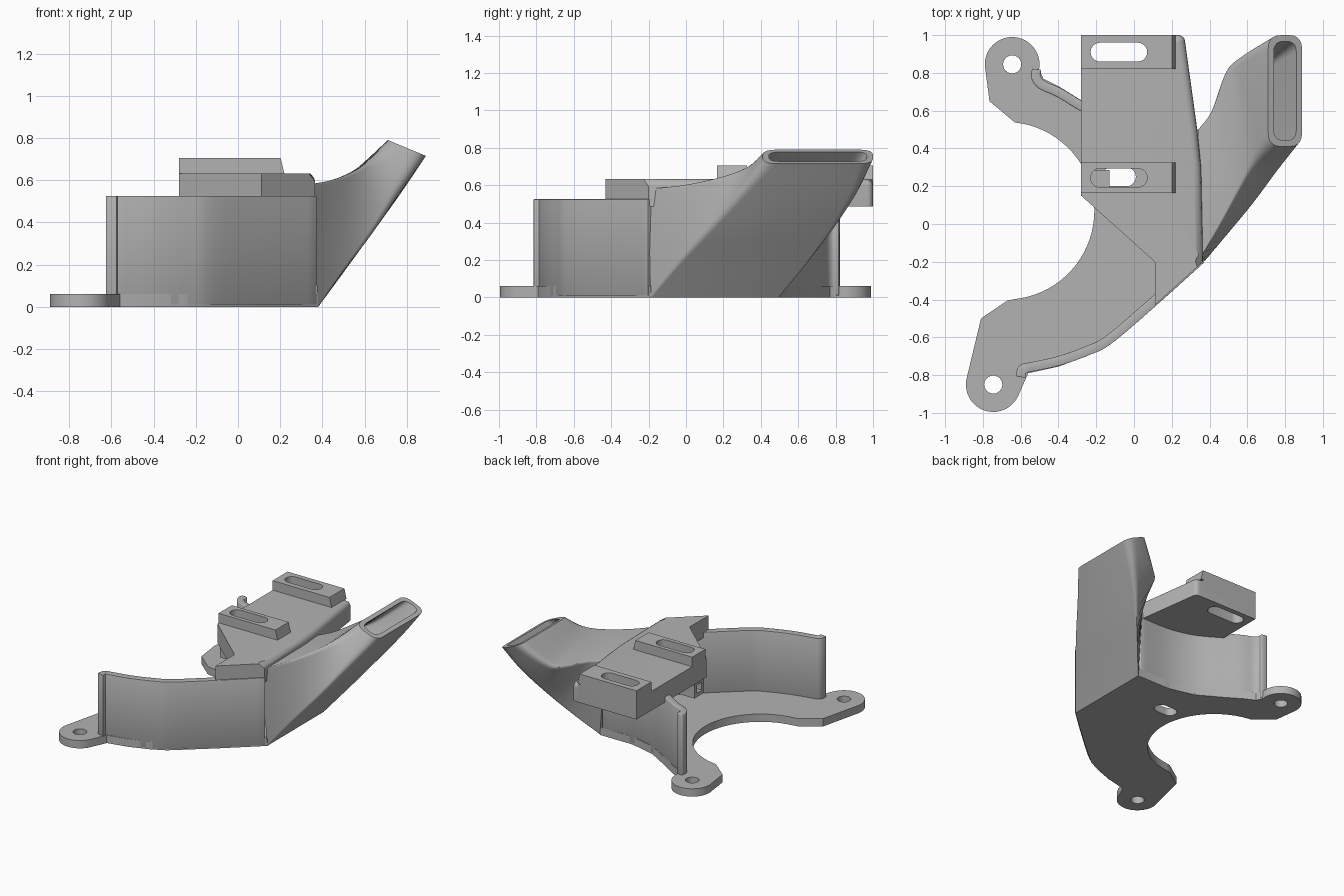
import bpy, bmesh, math
from mathutils import Vector

cube = bpy.data.objects.get("Cube")
if cube:
    bpy.data.objects.remove(cube, do_unlink=True)

grey = bpy.data.materials.new("plain grey")
grey.use_nodes = True
COLOUR = (0.45, 0.45, 0.45, 1)
grey.diffuse_color = COLOUR
grey.node_tree.nodes["Principled BSDF"].inputs["Base Color"].default_value = COLOUR


def add(name, mesh):
    ob = bpy.data.objects.new(name, mesh)
    bpy.context.collection.objects.link(ob)
    mesh.materials.clear()
    mesh.materials.append(grey)
    return ob


def smooth(ob, angle=35):
    bpy.ops.object.select_all(action='DESELECT')
    ob.select_set(True)
    bpy.context.view_layer.objects.active = ob
    bpy.ops.object.shade_smooth_by_angle(angle=math.radians(angle))


def arc(cx, cy, r, a0, a1, n=20):
    angles = [math.radians(a0 + (a1 - a0) * i / n) for i in range(n + 1)]
    return [(cx + r * math.cos(a), cy + r * math.sin(a)) for a in angles]


def slot(x0, x1, y, r):
    return arc(x0 + r, y, r, 90, 270, 10) + arc(x1 - r, y, r, -90, 90, 10)


def spline(points, steps=6):
    """Catmull-Rom curve through the points."""
    p = [Vector(q) for q in points]
    p = [2 * p[0] - p[1]] + p + [2 * p[-1] - p[-2]]
    out = []
    for a, b, c, d in zip(p, p[1:], p[2:], p[3:]):
        for i in range(steps):
            t = i / steps
            out.append(0.5 * (2 * b + (c - a) * t + (2 * a - 5 * b + 4 * c - d) * t ** 2
                              + (3 * b - a - 3 * c + d) * t ** 3))
    return out + [p[-2]]


def plate(name, z0, z1, outline, holes, edit=None):
    """Flat plate with holes, from filled curve outlines."""
    cu = bpy.data.curves.new(name, 'CURVE')
    cu.dimensions = '2D'
    cu.fill_mode = 'BOTH'
    cu.extrude = (z1 - z0) / 2
    for loop in [outline] + holes:
        sp = cu.splines.new('POLY')
        sp.points.add(len(loop) - 1)
        for pt, (x, y) in zip(sp.points, loop):
            pt.co = (x, y, 0, 1)
        sp.use_cyclic_u = True
    tmp = bpy.data.objects.new(name + " outline", cu)
    bpy.context.collection.objects.link(tmp)
    dg = bpy.context.evaluated_depsgraph_get()
    mesh = bpy.data.meshes.new_from_object(tmp.evaluated_get(dg))
    bpy.data.objects.remove(tmp, do_unlink=True)
    bm = bmesh.new()
    bm.from_mesh(mesh)
    bmesh.ops.remove_doubles(bm, verts=bm.verts, dist=1e-4)
    bmesh.ops.translate(bm, verts=bm.verts, vec=(0, 0, (z0 + z1) / 2))
    if edit:
        edit(bm)
    bmesh.ops.recalc_face_normals(bm, faces=bm.faces)
    bm.to_mesh(mesh)
    bm.free()
    ob = add(name, mesh)
    smooth(ob)
    return ob


def wall(name, path, height, thick=0.05):
    """Upright curved wall along a path."""
    pts = spline(path)
    n = len(pts)
    verts = [(p.x, p.y, z) for z in (0.01, height) for p in pts]
    mesh = bpy.data.meshes.new(name)
    mesh.from_pydata(verts, [], [(i, i + 1, n + i + 1, n + i) for i in range(n - 1)])
    ob = add(name, mesh)
    solid = ob.modifiers.new("thickness", 'SOLIDIFY')
    solid.thickness = thick
    solid.offset = 0
    soft = ob.modifiers.new("rounded rim", 'BEVEL')
    soft.width = 0.012
    soft.segments = 2
    soft.limit_method = 'ANGLE'
    soft.angle_limit = math.radians(60)
    smooth(ob)


# Base plate: front lug, inner round cut-out, rear lug, outer edge
base = (arc(-0.745, -0.85, 0.145, -25, -192)
        + [(-0.81, -0.5), (-0.67, -0.405)]
        + arc(-0.68, 0.07, 0.47, -84, 84, 36)
        + [(-0.765, 0.65)]
        + arc(-0.645, 0.845, 0.145, 182, -10)
        + [(-0.48, 0.77), (-0.4, 0.73), (-0.28, 0.655), (-0.1, 0.55), (0.1, 0.5), (0.38, 0.5),
           (0.38, -0.19), (0.11, -0.43), (-0.15, -0.65), (-0.25, -0.7), (-0.4, -0.755),
           (-0.56, -0.79)])
plate("base_plate", 0, 0.06, base,
      [arc(-0.745, -0.85, 0.048, 0, 345, 23), arc(-0.645, 0.845, 0.048, 0, 345, 23),
       slot(-0.17, 0.01, 0.25, 0.05)])

# Curved side walls with hooked free ends
wall("front_wall", [(-0.6, -0.81), (-0.59, -0.768), (-0.545, -0.757), (-0.4, -0.725),
                    (-0.25, -0.672), (-0.13, -0.61), (0.11, -0.405), (0.355, -0.185)], 0.525)
wall("rear_wall", [(-0.515, 0.82), (-0.518, 0.775), (-0.485, 0.735), (-0.4, 0.697),
                   (-0.28, 0.625), (-0.1, 0.525), (0.1, 0.477), (0.36, 0.475)], 0.525)


# Mounting lid with rounded right shoulder
def round_shoulder(bm):
    top = max(v.co.z for v in bm.verts)
    edges = [e for e in bm.edges if len(e.link_faces) == 2 and e.calc_face_angle(0) > 1
             and all(v.co.z > top - 0.001 and v.co.x > 0.22 for v in e.verts)]
    bmesh.ops.bevel(bm, geom=edges, offset=0.04, segments=4, profile=0.5, affect='EDGES')


slots = [slot(-0.23, 0.07, y, 0.05) for y in (0.245, 0.91)]
lid = ([(-0.28, 1), (0.235, 1)] + arc(0.235, 0.965, 0.035, 75, 10, 4)
       + [(0.335, 0.5), (0.355, 0.3), (0.365, -0.2), (0.11, -0.43), (0.11, -0.2), (-0.28, 0.15)])
plate("mounting_lid", 0.485, 0.632, lid, slots, round_shoulder)


# Raised slotted bars with a sloping right end
def slope_end(bm):
    for v in bm.verts:
        if v.co.x > 0.2 and v.co.z > 0.68:
            v.co.x -= 0.018


for name, y0, y1, hole in (("front_bar", 0.165, 0.325, slots[0]), ("rear_bar", 0.82, 1, slots[1])):
    plate(name, 0.63, 0.705, [(-0.28, y0), (0.22, y0), (0.22, y1), (-0.28, y1)], [hole], slope_end)

# Small window boss below the lid corner
boss = plate("lid_boss", -0.07, 0.07, [(-0.06, -0.06), (0.06, -0.06), (0.06, 0.06), (-0.06, 0.06)],
             [[(-0.03, -0.03), (0.03, -0.03), (0.03, 0.03), (-0.03, 0.03)]])
boss.rotation_euler = (0, math.pi / 2, 0)
boss.location = (-0.2, 0.225, 0.43)

# Hollow duct: four corner rails swept from the body to the tilted outlet
rails = [spline(r, 4) for r in (
    [(0.38, -0.19, 0), (0.5, -0.05, 0.17), (0.63, 0.1, 0.34), (0.76, 0.26, 0.53), (0.89, 0.41, 0.715)],
    [(0.38, 0.5, 0), (0.52, 0.66, 0.19), (0.65, 0.8, 0.37), (0.78, 0.92, 0.55), (0.89, 1, 0.715)],
    [(0.34, 0.5, 0.58), (0.41, 0.6, 0.59), (0.48, 0.81, 0.61), (0.55, 0.89, 0.645), (0.71, 1, 0.79)],
    [(0.34, -0.2, 0.58), (0.46, 0, 0.605), (0.57, 0.2, 0.655), (0.64, 0.33, 0.715), (0.71, 0.41, 0.79)])]


def section(corners, inset, radius):
    ring = []
    for i, p in enumerate(corners):
        a = (corners[i - 1] - p).normalized()
        b = (corners[(i + 1) % 4] - p).normalized()
        c = p + (a + b) * inset
        for k in range(6):
            t = k / 5
            ring.append(c + a * radius * (1 - t) ** 2 + b * radius * t ** 2)
    return ring


bm = bmesh.new()
count = len(rails[0])
rings = []
for inset in (0, 0.033):
    group = []
    for i in range(count):
        radius = 0.01 + 0.065 * (i / (count - 1)) ** 1.5
        group.append(section([r[i] for r in rails], inset, radius * (0.75 if inset else 1)))
    rings += group if not inset else group[::-1]
loops = [[bm.verts.new(p) for p in ring] for ring in rings]
for low, high in zip(loops, loops[1:] + loops[:1]):
    for j in range(len(low)):
        k = (j + 1) % len(low)
        bm.faces.new((low[j], low[k], high[k], high[j]))
bmesh.ops.recalc_face_normals(bm, faces=bm.faces)
duct_mesh = bpy.data.meshes.new("outlet_duct")
bm.to_mesh(duct_mesh)
bm.free()
smooth(add("outlet_duct", duct_mesh), 30)
